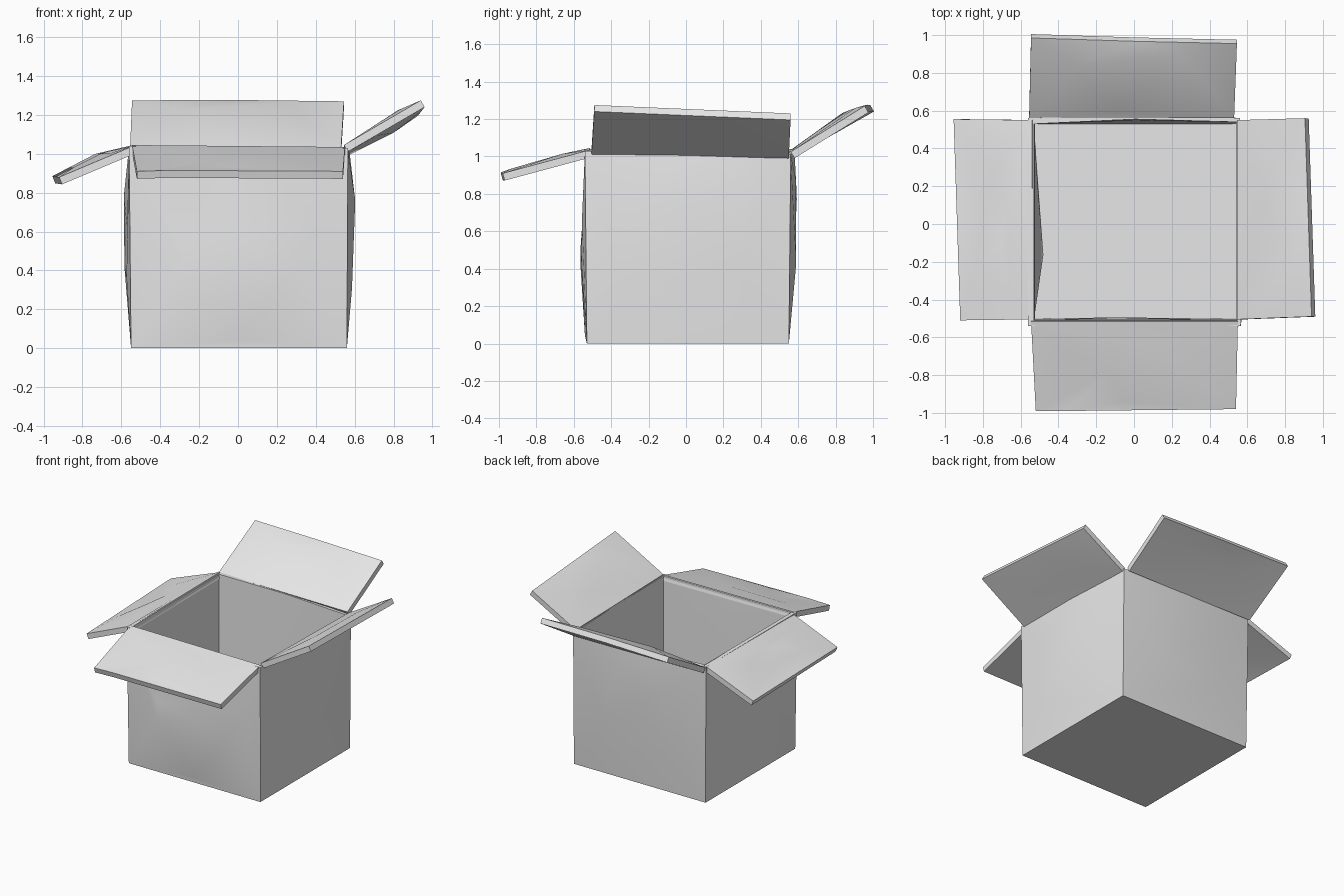
import bpy
import bmesh
import math
from mathutils import Vector, geometry

cube = bpy.data.objects.get("Cube")
if cube:
    bpy.data.objects.remove(cube, do_unlink=True)

GREY = (0.8, 0.8, 0.8, 1)
cardboard = bpy.data.materials.new("plain_grey_card")
cardboard.use_nodes = True
cardboard.diffuse_color = GREY
cardboard.node_tree.nodes["Principled BSDF"].inputs["Base Color"].default_value = GREY


def sheet(bm, corners, dents, flip):
    """Triangulated crumpled quad; dents are (u, v, offset along the normal)."""
    a, b, c, d = (Vector(p) for p in corners)
    normal = (c - a).cross(d - b).normalized()
    points = [(0, 0, 0), (1, 0, 0), (1, 1, 0), (0, 1, 0)] + dents
    verts = []
    for u, v, offset in points:
        spot = a.lerp(b, u).lerp(d.lerp(c, u), v)
        verts.append(bm.verts.new(spot + normal * offset))
    flat = [Vector((u, v)) for u, v, _ in points]
    result = geometry.delaunay_2d_cdt(flat, [], [], 0, 1e-5)
    for tri in result[2]:
        face = [verts[result[3][i][0]] for i in tri]
        bm.faces.new(face[::-1] if flip else face)
    return verts


def slab(bm, outer, inner, edge=(), out_dents=(), in_dents=(), rim_only=False):
    """Two sheets joined around the border, or only along the top rim."""
    edge = list(edge)
    front = sheet(bm, outer, edge + list(out_dents), False)
    back = sheet(bm, inner, edge + list(in_dents), True)
    border = [(0, 0), (1, 0), (1, 1), (0, 1)] + [p[:2] for p in edge]
    order = sorted(range(len(border)),
                   key=lambda i: math.atan2(border[i][1] - 0.5, border[i][0] - 0.5))
    for i, j in zip(order, order[1:] + order[:1]):
        if not rim_only or border[i][1] == border[j][1] == 1:
            bm.faces.new((front[j], front[i], back[i], back[j]))


def finish(bm, name):
    bmesh.ops.remove_doubles(bm, verts=bm.verts, dist=0.0005)
    mesh = bpy.data.meshes.new(name)
    bm.to_mesh(mesh)
    bm.free()
    mesh.materials.append(cardboard)
    obj = bpy.data.objects.new(name, mesh)
    bpy.context.collection.objects.link(obj)
    bpy.ops.object.select_all(action='DESELECT')
    obj.select_set(True)
    bpy.context.view_layer.objects.active = obj
    bpy.ops.object.shade_smooth_by_angle(angle=math.radians(25))


# Box corners, counter-clockwise from the front at -x
low = [(-.55, -.53, 0), (.56, -.53, 0), (.56, .55, 0), (-.55, .55, 0)]
high = [(-.56, -.54, 1.04), (.565, -.54, 1.03), (.56, .56, 1.01), (-.56, .56, 1.04)]
floor = [(-.53, -.5, .02), (.54, -.5, .02), (.54, .53, .02), (-.53, .53, .02)]
rim = [(-.53, -.51, 1.04), (.545, -.51, 1.03), (.545, .54, 1.01), (-.53, .53, 1.04)]

# Each wall: rim bend, outside creases, inside creases
walls = [
    # front
    ([(.5, 1, 0)],
     [(.23, .53, .015), (.5, .6, .02), (.87, .64, .02), (.24, .4, .03),
      (.5, .48, .03), (.77, .41, .025), (.5, .04, .01), (.1, .75, .01)],
     [(.4, .5, -.01)]),
    # +x side
    ([(.5, 1, .01)],
     [(.22, .74, .04), (.5, .72, .04), (.8, .87, .02), (.2, .3, .025),
      (.75, .4, .025)],
     [(.5, .6, .01)]),
    # back
    ([(.5, 1, .02)],
     [(.25, .42, .035), (.5, .6, .02), (.7, .75, .035), (.75, .35, .02),
      (.35, .85, .03)],
     [(.5, .6, .015)]),
    # -x side
    ([(.5, 1, 0)],
     [(.25, .4, .03), (.3, .75, .03), (.65, .6, .015), (.8, .35, .02)],
     [(.67, .4, -.05), (.3, .6, -.02)]),
]

body = bmesh.new()
for i, (edge, out_dents, in_dents) in enumerate(walls):
    j = (i + 1) % 4
    slab(body, (low[i], low[j], high[j], high[i]),
         (floor[i], floor[j], rim[j], rim[i]), edge, out_dents, in_dents, True)
body.faces.new([body.verts.new(p) for p in reversed(low)])
body.faces.new([body.verts.new(p) for p in floor])
finish(body, "box_body")


# Lid flaps: hinge start, hinge end, tip end, tip start, then creases
flaps = {
    "front_flap": (
        [(.55, -.515, 1.035), (-.545, -.515, 1.045), (-.52, -.99, .91), (.54, -.98, .91)],
        [(.85, 1, .005)],
        [(.4, .3, .015), (.55, .9, .01), (.65, .6, -.005), (.85, .3, .01)],
        [(.5, .5, .005)]),
    "right_flap": (
        [(.545, .55, 1.025), (.545, -.505, 1.045), (.94, -.49, 1.275), (.905, .56, 1.23)],
        [(.5, 1, 0)],
        [(.4, .4, .005), (.75, .75, .02), (.2, .6, .01)],
        [(.3, .6, -.02), (.7, .4, 0)]),
    "back_flap": (
        [(-.555, .56, 1.035), (.53, .56, 1.025), (.545, .955, 1.27), (-.545, .985, 1.275)],
        [(.5, 1, .005)],
        [(.23, .7, .035), (.72, .88, .02), (.42, .08, .005)],
        [(.3, .6, .02), (.7, .7, .015)]),
    "left_flap": (
        [(-.54, -.505, 1.04), (-.54, .55, 1.045), (-.955, .555, .885), (-.92, -.51, .88)],
        [(.5, 1, 0)],
        [(.55, .65, -.01), (.4, .4, .025), (.75, .45, .03), (.25, .75, .015),
         (.15, .3, .01), (.55, .3, .02)],
        [(.5, .45, .02)]),
}
THICKNESS = 0.04
for name, (top, edge, out_dents, in_dents) in flaps.items():
    a, b, c, d = (Vector(p) for p in top)
    drop = (c - a).cross(d - b).normalized() * THICKNESS
    flap = bmesh.new()
    slab(flap, top, [p - drop for p in (a, b, c, d)], edge, out_dents, in_dents)
    finish(flap, name)
